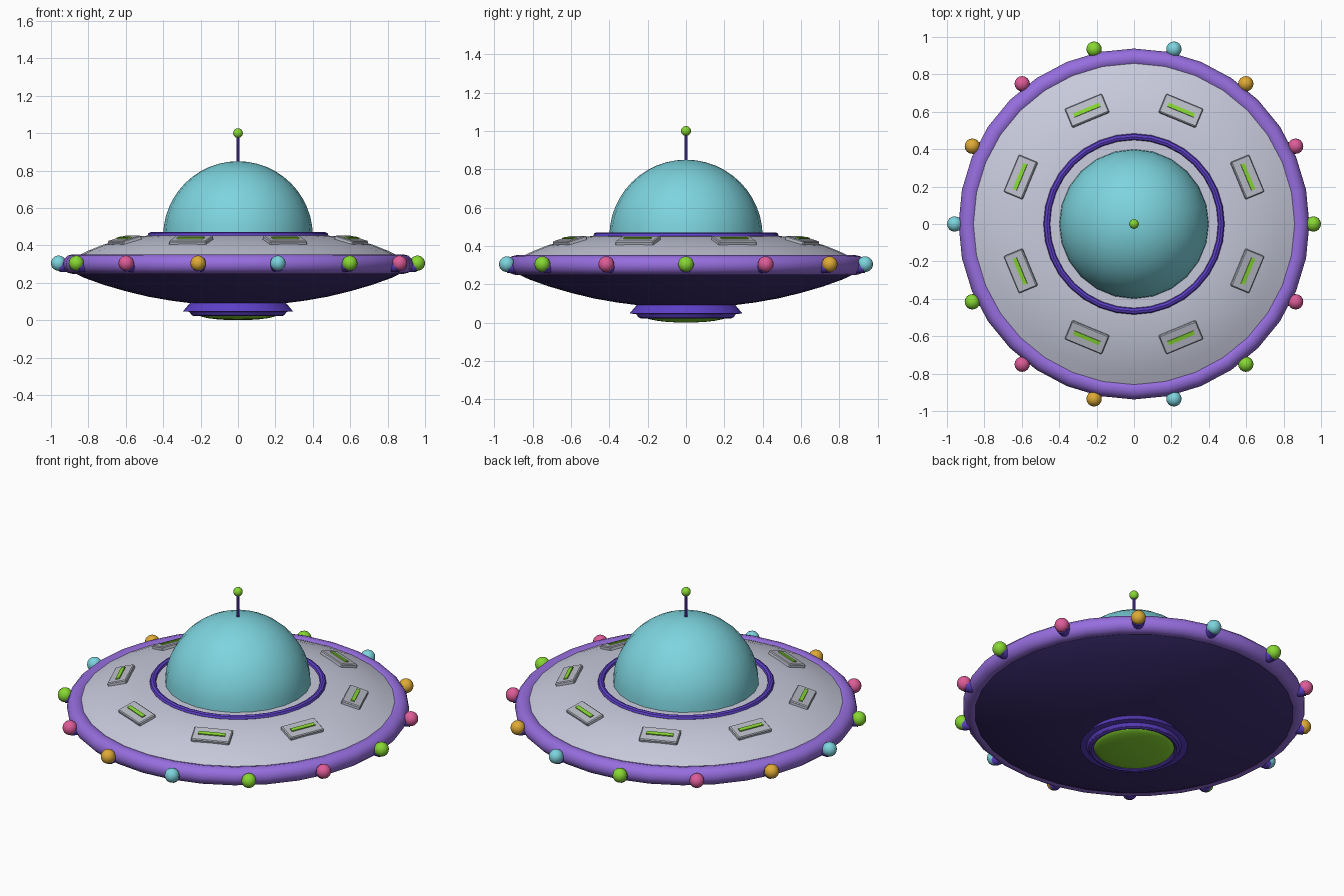
import bpy, math
from mathutils import Matrix, Vector

if "Cube" in bpy.data.objects:
    bpy.data.objects.remove(bpy.data.objects["Cube"])


def mat(name, r, g, b):
    m = bpy.data.materials.new(name)
    lin = [((c / 255 + 0.055) / 1.055) ** 2.4 for c in (r, g, b)]
    m.diffuse_color = (*lin, 1)
    m.use_nodes = True
    m.node_tree.nodes["Principled BSDF"].inputs["Base Color"].default_value = m.diffuse_color
    return m


GREY = mat("hull_grey", 200, 202, 220)
PLATE = mat("plate_grey", 186, 188, 200)
PURPLE = mat("rim_purple", 150, 110, 222)
VIOLET = mat("trim_violet", 94, 64, 200)
DARK = mat("underside_dark", 62, 46, 115)
CYAN = mat("glass_cyan", 125, 212, 222)
GREEN = mat("glow_green", 135, 215, 50)
PINK = mat("bulb_pink", 222, 92, 152)
GOLD = mat("bulb_gold", 222, 170, 52)


def finish(name, m, smooth=True):
    o = bpy.context.object
    o.name = name
    o.data.materials.clear()
    o.data.materials.append(m)
    if smooth:
        bpy.ops.object.shade_smooth_by_angle(angle=math.radians(35))
    return o


def lathe(name, profile, m, n=32):
    """Revolve (radius, z) points, listed bottom to top, about z."""
    verts, faces = [], []
    for r, z in profile:
        for i in range(n):
            a = 2 * math.pi * i / n
            verts.append((r * math.cos(a), r * math.sin(a), z))
    k = len(profile)
    for j in range(k - 1):
        for i in range(n):
            i2 = (i + 1) % n
            faces.append((j * n + i, j * n + i2, (j + 1) * n + i2, (j + 1) * n + i))
    faces.append(tuple(reversed(range(n))))
    faces.append(tuple(range((k - 1) * n, k * n)))
    me = bpy.data.meshes.new(name)
    me.from_pydata(verts, [], faces)
    o = bpy.data.objects.new(name, me)
    bpy.context.collection.objects.link(o)
    bpy.ops.object.select_all(action='DESELECT')
    o.select_set(True)
    bpy.context.view_layer.objects.active = o
    return finish(name, m)


def torus(name, R, r, z, m, n=32, k=12):
    bpy.ops.mesh.primitive_torus_add(major_radius=R, minor_radius=r, major_segments=n,
                                     minor_segments=k, location=(0, 0, z))
    return finish(name, m)


def ball(name, r, loc, m, seg=16, rings=10):
    bpy.ops.mesh.primitive_uv_sphere_add(radius=r, segments=seg, ring_count=rings, location=loc)
    return finish(name, m)


def box(name, size, matrix, m):
    bpy.ops.mesh.primitive_cube_add(size=1)
    o = finish(name, m, False)
    o.data.transform(Matrix.Diagonal((*size, 1)))
    o.matrix_world = matrix
    return o


# Saucer body
lathe("lower_hull", [(0.26, 0.092), (0.36, 0.105), (0.48, 0.126), (0.6, 0.155), (0.72, 0.19),
                     (0.82, 0.226), (0.89, 0.26), (0.89, 0.3)], DARK)
lathe("upper_hull", [(0.89, 0.3), (0.88, 0.333), (0.8, 0.372), (0.72, 0.404), (0.62, 0.432),
                     (0.52, 0.449), (0.44, 0.456)], GREY)
torus("rim", 0.886, 0.052, 0.3, PURPLE)

# Dome, its ring and the antenna
lathe("dome", [(0.4 * math.cos(t * math.pi / 24), 0.45 + 0.4 * math.sin(t * math.pi / 24))
               for t in range(12)] + [(0.005, 0.85)], CYAN, 24)
torus("dome_ring", 0.466, 0.018, 0.453, VIOLET, 32, 8)
bpy.ops.mesh.primitive_cylinder_add(radius=0.009, depth=0.16, vertices=10, location=(0, 0, 0.91))
finish("antenna_rod", VIOLET)
ball("antenna_tip", 0.026, (0, 0, 1.0), GREEN)

# Bottom collar with glowing lens
lathe("bottom_collar", [(0.22, 0.034), (0.25, 0.03), (0.26, 0.045), (0.295, 0.047),
                        (0.25, 0.1)], VIOLET)
torus("lens_ring", 0.235, 0.018, 0.04, VIOLET, 32, 8)
lens = ball("lens", 1, (0, 0, 0.035), GREEN, 32, 12)
lens.scale = (0.22, 0.22, 0.035)

# Rim bulbs and their sockets
for i in range(14):
    a = 2 * math.pi * i / 14
    c, s = math.cos(a), math.sin(a)
    ball(f"bulb_{i}", 0.041, (0.959 * c, 0.959 * s, 0.305), (GREEN, PINK, GOLD, CYAN)[i % 4])
    bpy.ops.mesh.primitive_cylinder_add(radius=0.035, depth=0.055, vertices=14,
                                        location=(0.928 * c, 0.928 * s, 0.293),
                                        rotation=(0, math.pi / 2, a))
    finish(f"bulb_socket_{i}", VIOLET)

# Deck plates with glowing slots, tilted to the hull slope
for i in range(8):
    a = math.radians(22.5 + 45 * i)
    frame = (Matrix.Rotation(a, 4, 'Z') @ Matrix.Translation((0.655, 0, 0.426))
             @ Matrix.Rotation(math.radians(16), 4, 'Y'))
    p = box(f"deck_plate_{i}", (0.11, 0.215, 0.026), frame, PLATE)
    b = p.modifiers.new("bevel", 'BEVEL')
    b.width, b.segments = 0.005, 1
    box(f"deck_slot_{i}", (0.022, 0.15, 0.009), frame @ Matrix.Translation((0, 0, 0.015)), GREEN)
